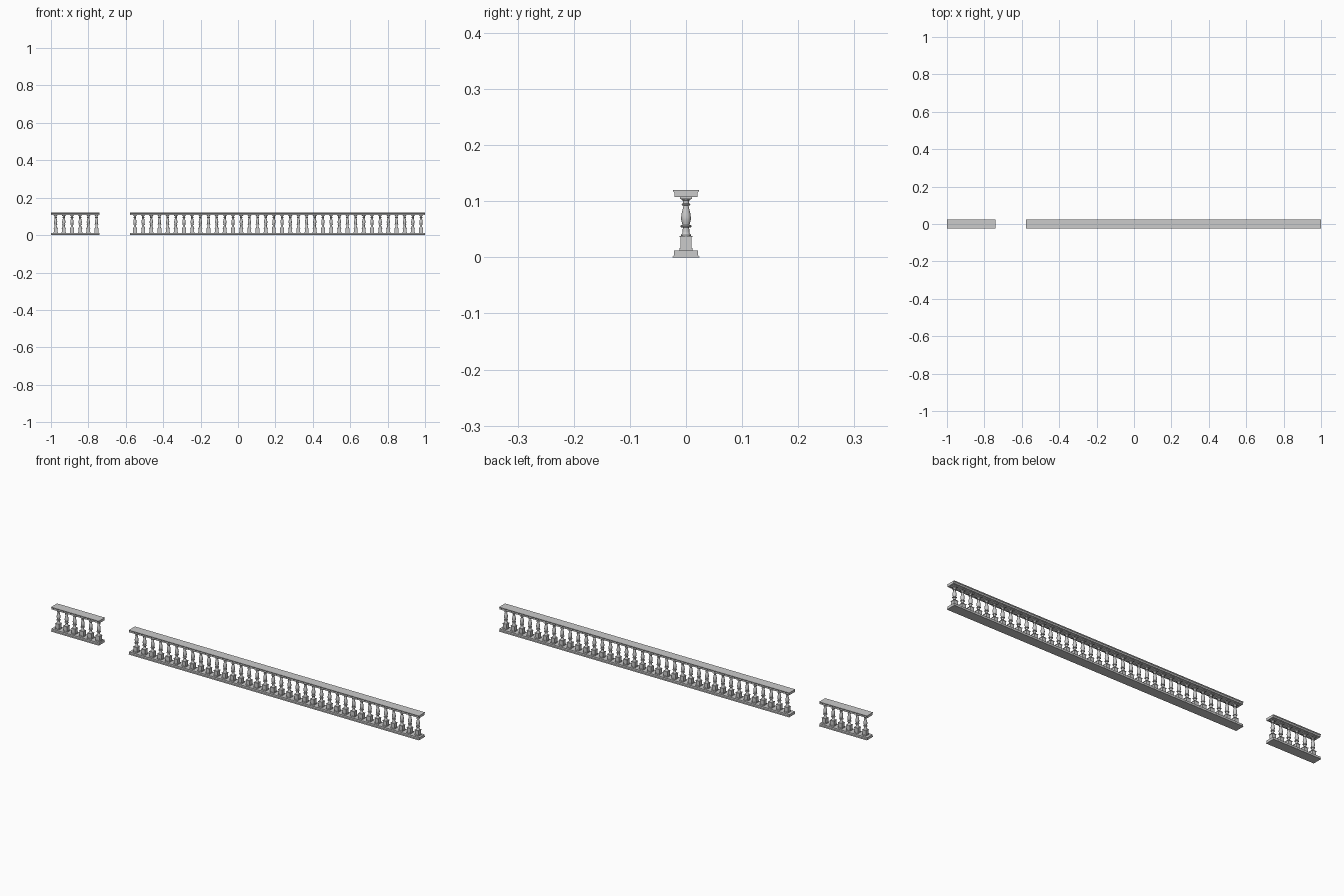
import bpy, bmesh, math

if "Cube" in bpy.data.objects:
    bpy.data.objects.remove(bpy.data.objects["Cube"])

SPACING = 0.0437
# (start x, end x, first baluster x, count) for the two runs either side of the gap
RUNS = {"short": (-1.0, -0.74, -0.975, 6),
        "long": (-0.577, 1.0, -0.551, 36)}

# half cross-sections (y, z) of the moulded rails
BASE = [(0.024, 0.0), (0.024, 0.0015), (0.021, 0.004), (0.021, 0.0125)]
HAND = [(0.0205, 0.108), (0.0205, 0.1155), (0.0235, 0.1185), (0.0235, 0.12)]

# turned profile (radius, z) of a baluster
TURNED = [(0.0088, 0.038), (0.0088, 0.040), (0.0068, 0.0425), (0.0060, 0.046),
          (0.0057, 0.053), (0.0085, 0.0535), (0.0097, 0.055), (0.0097, 0.0562),
          (0.0085, 0.0575), (0.0062, 0.058), (0.0072, 0.062), (0.0085, 0.067),
          (0.0087, 0.071), (0.0080, 0.077), (0.0065, 0.083), (0.0052, 0.089),
          (0.0046, 0.0925), (0.0072, 0.093), (0.0078, 0.0943), (0.0072, 0.0955),
          (0.0056, 0.096), (0.0056, 0.101), (0.0078, 0.1025), (0.0088, 0.1045)]

# square blocks on a baluster: (half width, z low, z high)
BLOCKS = [(0.0113, 0.012, 0.0165), (0.0098, 0.0165, 0.0362),
          (0.0113, 0.0362, 0.0385), (0.0110, 0.104, 0.1085)]


def finish(bm, name):
    bmesh.ops.recalc_face_normals(bm, faces=bm.faces)
    mesh = bpy.data.meshes.new(name)
    bm.to_mesh(mesh)
    bm.free()
    obj = bpy.data.objects.new(name, mesh)
    bpy.context.collection.objects.link(obj)
    return obj


def rail(name, half, x0, x1):
    """Extrude a mirrored cross-section along x."""
    section = half + [(-y, z) for y, z in reversed(half)]
    bm = bmesh.new()
    face = bm.faces.new([bm.verts.new((x0, y, z)) for y, z in section])
    ext = bmesh.ops.extrude_face_region(bm, geom=[face], use_keep_orig=True)
    moved = [v for v in ext["geom"] if isinstance(v, bmesh.types.BMVert)]
    bmesh.ops.translate(bm, verts=moved, vec=(x1 - x0, 0, 0))
    return finish(bm, name)


def add_box(bm, x, half, z0, z1):
    box = bmesh.ops.create_cube(bm, size=1)["verts"]
    bmesh.ops.scale(bm, verts=box, vec=(2 * half, 2 * half, z1 - z0))
    bmesh.ops.translate(bm, verts=box, vec=(x, 0, (z0 + z1) / 2))


def add_lathe(bm, x, profile, sides=20):
    rings = [[bm.verts.new((x + r * math.cos(a), r * math.sin(a), z))
              for a in (2 * math.pi * i / sides for i in range(sides))]
             for r, z in profile]
    for low, high in zip(rings, rings[1:]):
        for i in range(sides):
            j = (i + 1) % sides
            bm.faces.new((low[i], low[j], high[j], high[i]))


def balusters(name, first, count):
    bm = bmesh.new()
    for k in range(count):
        x = first + k * SPACING
        add_lathe(bm, x, TURNED)
        for half, z0, z1 in BLOCKS:
            add_box(bm, x, half, z0, z1)
    obj = finish(bm, name)
    bpy.ops.object.select_all(action='DESELECT')
    obj.select_set(True)
    bpy.context.view_layer.objects.active = obj
    bpy.ops.object.shade_smooth_by_angle(angle=math.radians(35))


for run, (x0, x1, first, count) in RUNS.items():
    rail(run + "_base_rail", BASE, x0, x1)
    rail(run + "_hand_rail", HAND, x0, x1)
    balusters(run + "_balusters", first, count)
